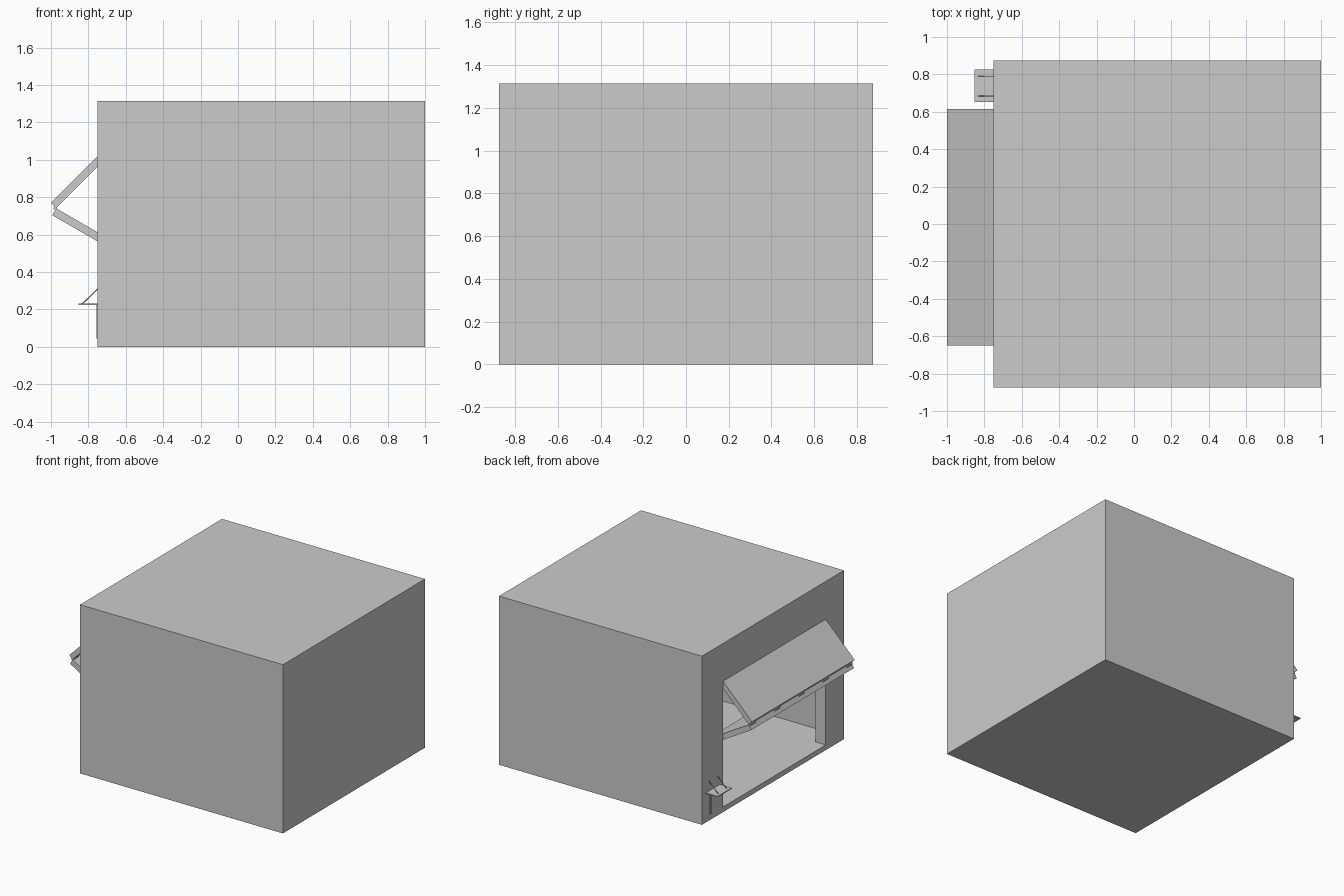
import bpy, bmesh, math
from mathutils import Vector, Matrix

if "Cube" in bpy.data.objects:
    bpy.data.objects.remove(bpy.data.objects["Cube"])


def finish(name, bm):
    bmesh.ops.recalc_face_normals(bm, faces=bm.faces)
    mesh = bpy.data.meshes.new(name)
    bm.to_mesh(mesh)
    bm.free()
    obj = bpy.data.objects.new(name, mesh)
    bpy.context.collection.objects.link(obj)
    return obj


def box(name, lo, hi):
    lo, hi = Vector(lo), Vector(hi)
    bm = bmesh.new()
    bmesh.ops.create_cube(bm, size=1, matrix=Matrix.Translation((lo + hi) / 2)
                          @ Matrix.Diagonal((*(hi - lo), 1)))
    return finish(name, bm)


def rod(name, a, b, radius, sides=8):
    a, b = Vector(a), Vector(b)
    d = b - a
    turn = d.to_track_quat('Z', 'Y').to_matrix().to_4x4()
    bm = bmesh.new()
    bmesh.ops.create_cone(bm, cap_ends=True, segments=sides, radius1=radius, radius2=radius,
                          depth=d.length, matrix=Matrix.Translation((a + b) / 2) @ turn)
    return finish(name, bm)


def panel(name, start, degrees, length, thickness, y0, y1):
    """Slab running from start (x, z) along an angle, thickness hanging below it."""
    a = math.radians(degrees)
    along = Vector((math.cos(a), 0, math.sin(a))) * length
    down = Vector((math.sin(a), 0, -math.cos(a))) * thickness
    p = Vector((start[0], y0, start[1]))
    bm = bmesh.new()
    face = bm.faces.new([bm.verts.new(v) for v in (p, p + along, p + along + down, p + down)])
    out = bmesh.ops.extrude_face_region(bm, geom=[face])
    bmesh.ops.translate(bm, vec=(0, y1 - y0, 0),
                        verts=[v for v in out['geom'] if isinstance(v, bmesh.types.BMVert)])
    return finish(name, bm)


WALL, FRONT = 0.04, -0.75
DOOR_Y0, DOOR_Y1 = -0.65, 0.615

# Hollow building with a doorway in the left wall
building = box("building_shell", (FRONT, -0.875, 0), (1, 0.875, 1.315))
cavity = box("cavity_cutter", (FRONT + 0.09, -0.875 + WALL, WALL),
             (1 - WALL, 0.875 - WALL, 1.315 - WALL))
doorway = box("doorway_cutter", (FRONT - 0.1, DOOR_Y0, WALL), (FRONT + 0.2, DOOR_Y1, 1.01))
for cutter in (cavity, doorway):
    mod = building.modifiers.new("cut", 'BOOLEAN')
    mod.operation, mod.solver, mod.object = 'DIFFERENCE', 'EXACT', cutter
bpy.context.view_layer.update()
graph = bpy.context.evaluated_depsgraph_get()
result = bpy.data.meshes.new_from_object(building.evaluated_get(graph))
building.modifiers.clear()
building.data = result
for cutter in (cavity, doorway):
    bpy.data.objects.remove(cutter)

# Half-open folding door
panel("upper_door_panel", (-1.0, 0.77), 45, 0.385, 0.04, DOOR_Y0, DOOR_Y1)
panel("lower_door_panel", (-0.972, 0.74), -30, 0.42, 0.042, DOOR_Y0, DOOR_Y1)

# Hinges along the fold
for i in range(5):
    y = 0.575 - 0.297 * i
    rod("door_hinge", (-0.977, y - 0.03, 0.741), (-0.977, y + 0.03, 0.741), 0.01)

# Fold-down shelf beside the door, with leg and two stays
box("shelf", (-0.852, 0.652, 0.224), (FRONT, 0.826, 0.231))
box("shelf_leg", (FRONT - 0.007, 0.77, 0.045), (FRONT, 0.78, 0.224))
for y in (0.685, 0.79):
    rod("shelf_stay", (-0.832, y, 0.23), (FRONT, y, 0.31), 0.003, 6)
